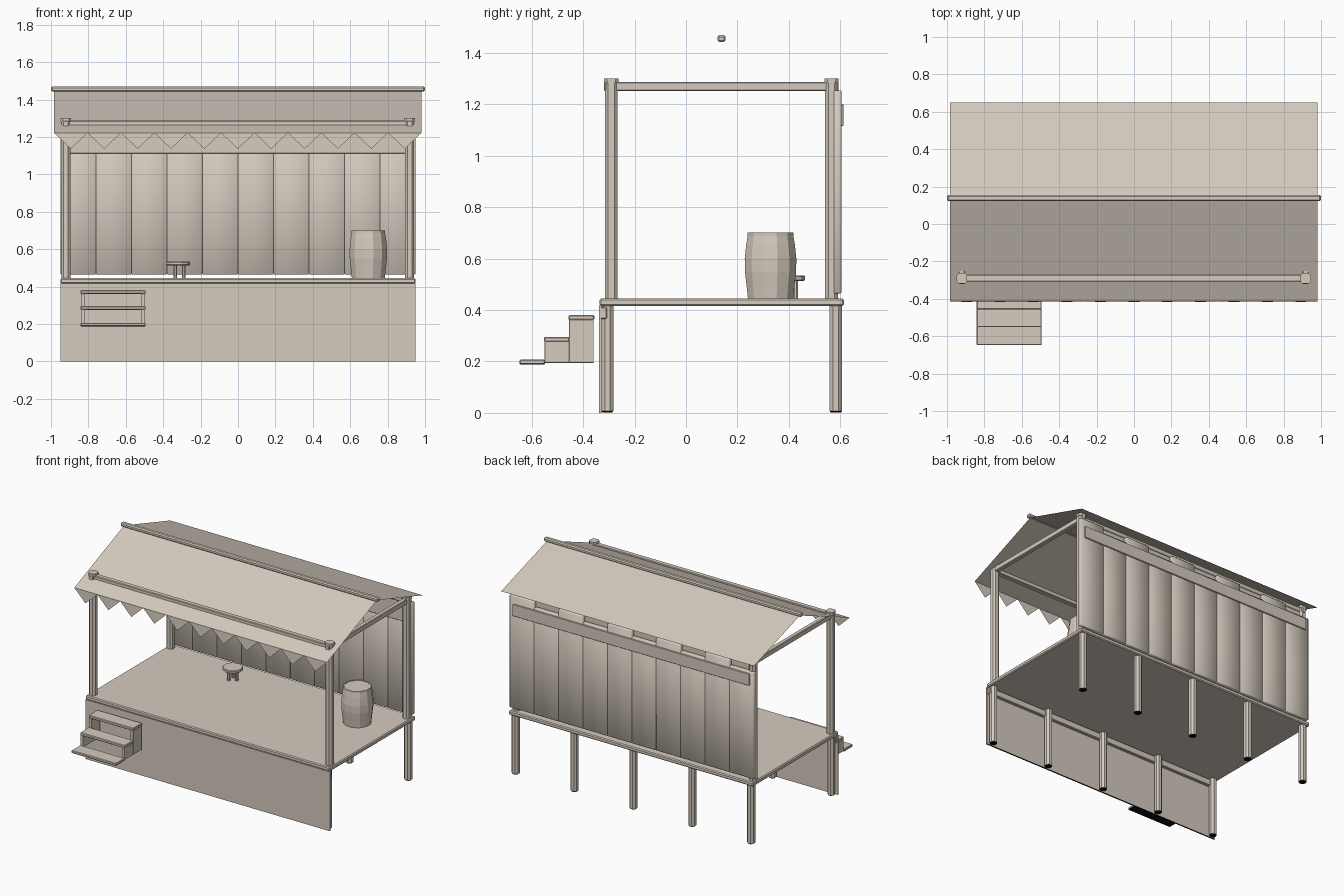
import bpy, bmesh, math

if "Cube" in bpy.data.objects:
    bpy.data.objects.remove(bpy.data.objects["Cube"])


def material(name, col):
    m = bpy.data.materials.new(name)
    m.diffuse_color = (*col, 1)
    m.use_nodes = True
    m.node_tree.nodes["Principled BSDF"].inputs["Base Color"].default_value = m.diffuse_color
    return m


tan = material("plain tan", (0.67, 0.60, 0.52))
black = material("black underside", (0.004, 0.004, 0.004))


def finish(name, bm, smooth=False):
    me = bpy.data.meshes.new(name)
    bmesh.ops.recalc_face_normals(bm, faces=bm.faces)
    bm.normal_update()
    low = False
    for f in bm.faces:
        f.smooth = smooth
        # undersides close to the ground are black
        if f.calc_center_median().z < 0.2 and f.normal.z < -0.3:
            f.material_index = 1
            low = True
    bm.to_mesh(me)
    bm.free()
    me.materials.append(tan)
    if low:
        me.materials.append(black)
    ob = bpy.data.objects.new(name, me)
    bpy.context.collection.objects.link(ob)
    return ob


def box(name, x, y, z, bevel=0.004, smooth=False, vertical=False):
    """Box from three (low, high) ranges with chamfered edges."""
    bm = bmesh.new()
    bmesh.ops.create_cube(bm, size=1)
    for v in bm.verts:
        for i, (lo, hi) in enumerate((x, y, z)):
            v.co[i] = lo + (v.co[i] + 0.5) * (hi - lo)
    edges = list(bm.edges)
    if vertical:
        edges = [e for e in edges if abs(e.verts[0].co.z - e.verts[1].co.z) > 0.001]
    if bevel:
        bmesh.ops.bevel(bm, geom=edges, offset=bevel, segments=1, affect='EDGES')
    return finish(name, bm, smooth)


def post(name, cx, cy, r, z0, z1, bevel=0.013):
    return box(name, (cx - r, cx + r), (cy - r, cy + r), (z0, z1), bevel, vertical=True)


def leg(name, cx, cy, r):
    """Eight-sided leg whose foot narrows slightly."""
    def ring(s):
        c = s - .013
        return [(s, -c), (s, c), (c, s), (-c, s), (-s, c), (-s, -c), (-c, -s), (c, -s)]
    bm = bmesh.new()
    rows = [[bm.verts.new((cx + x, cy + y, z)) for x, y in ring(s)]
            for s, z in ((r - .005, .001), (r, .007), (r, .418))]
    for a, b in zip(rows, rows[1:]):
        for i in range(8):
            j = (i + 1) % 8
            bm.faces.new((a[i], a[j], b[j], b[i]))
    bm.faces.new(rows[0][::-1])
    bm.faces.new(rows[-1])
    return finish(name, bm)


def lathe(name, cx, cy, profile, n):
    """Closed revolved shape from (radius, z) pairs."""
    bm = bmesh.new()
    rings = [[bm.verts.new((cx + r * math.cos(2 * math.pi * (i + .5) / n),
                            cy + r * math.sin(2 * math.pi * (i + .5) / n), z))
              for i in range(n)] for r, z in profile]
    for a, b in zip(rings, rings[1:]):
        for i in range(n):
            j = (i + 1) % n
            bm.faces.new((a[i], a[j], b[j], b[i]))
    bm.faces.new(rings[0][::-1])
    bm.faces.new(rings[-1])
    return finish(name, bm)


def sheet(name, faces):
    bm = bmesh.new()
    for pts in faces:
        bm.faces.new([bm.verts.new(p) for p in pts])
    bmesh.ops.remove_doubles(bm, verts=bm.verts, dist=0.0001)
    return finish(name, bm)


# Deck, front skirt and rail under the deck edge
box("deck", (-.95, .95), (-.336, .614), (.416, .445), .006)
box("front_skirt", (-.95, .95), (-.338, -.328), (0, .417), 0)
box("skirt_rail", (-.945, .945), (-.336, -.308), (.366, .412))

# Legs under the deck
for i in range(5):
    x = -.915 + i * .4575
    leg("front_leg", x, -.306, .023)
    leg("rear_leg", x, .583, .024)

# Canopy posts, caps and top beams
for x in (-.92, .917):
    for y in (-.291, .566):
        post("canopy_post", x, y, .025, .44, 1.288)
        post("post_cap", x, y, .028, 1.284, 1.302, .012)
    box("side_beam", (x - .016, x + .016), (-.32, .594), (1.252, 1.288))
box("front_beam", (-.92, .917), (-.308, -.272), (1.254, 1.288))
box("rear_beam", (-.92, .917), (.548, .58), (1.254, 1.288))

# Back wall of ten boards with alternating heights
for i in range(10):
    x = -.948 + i * .1897
    top = 1.212 if i % 2 == 0 else 1.255
    box("wall_board", (x, x + .1897), (.575, .605), (.465, top), .004, smooth=True)
box("outer_wall_batten", (-.92, .92), (.602, .613), (1.117, 1.2), .002)
box("inner_wall_header", (-.9, .9), (.563, .577), (1.112, 1.256), .002)

# Cloth roof: two thin slopes and ridge pole
L, R = -.983, .981
sheet("cloth_roof", [
    [(L, -.413, 1.222), (R, -.413, 1.222), (R, .14, 1.448), (L, .14, 1.448)],
    [(L, .14, 1.448), (R, .14, 1.448), (R, .65, 1.288), (L, .65, 1.288)]])
box("ridge_pole", (-1, 1), (.122, .154), (1.443, 1.47), .007)

# Triangular valance along the front edge
w = (R - L) / 11
sheet("valance", [[(L + i * w, -.413, 1.222), (L + (i + .5) * w, -.417, 1.137),
                   (L + (i + 1) * w, -.413, 1.222)] for i in range(11)])

# Steps: three treads on stepped side boards
for y0, y1, z0, z1 in ((-.457, -.357, .361, .381), (-.552, -.453, .276, .296),
                       (-.648, -.548, .188, .207)):
    box("step_tread", (-.842, -.494), (y0, y1), (z0, z1))
    if z0 > .2:
        for x in (-.84, -.516):
            box("step_side", (x, x + .02), (y0 + .002, y1 - .002), (.195, z0 + .002), .001)

# Barrel
prof = [(.091, .443), (.096, .49), (.103, .55), (.104, .6), (.098, .655), (.092, .69),
        (.092, .701), (.085, .701), (.085, .697)]
lathe("barrel", .697, .329, prof, 12)

# Three-legged stool
lathe("stool_seat", -.32, .4, [(.062, .514), (.066, .518), (.066, .53), (.062, .534)], 12)
for k in range(3):
    a = math.radians(120 * k)
    lathe("stool_leg", -.32 + .03 * math.cos(a), .4 + .03 * math.sin(a),
          [(.011, .443), (.011, .516)], 8)
